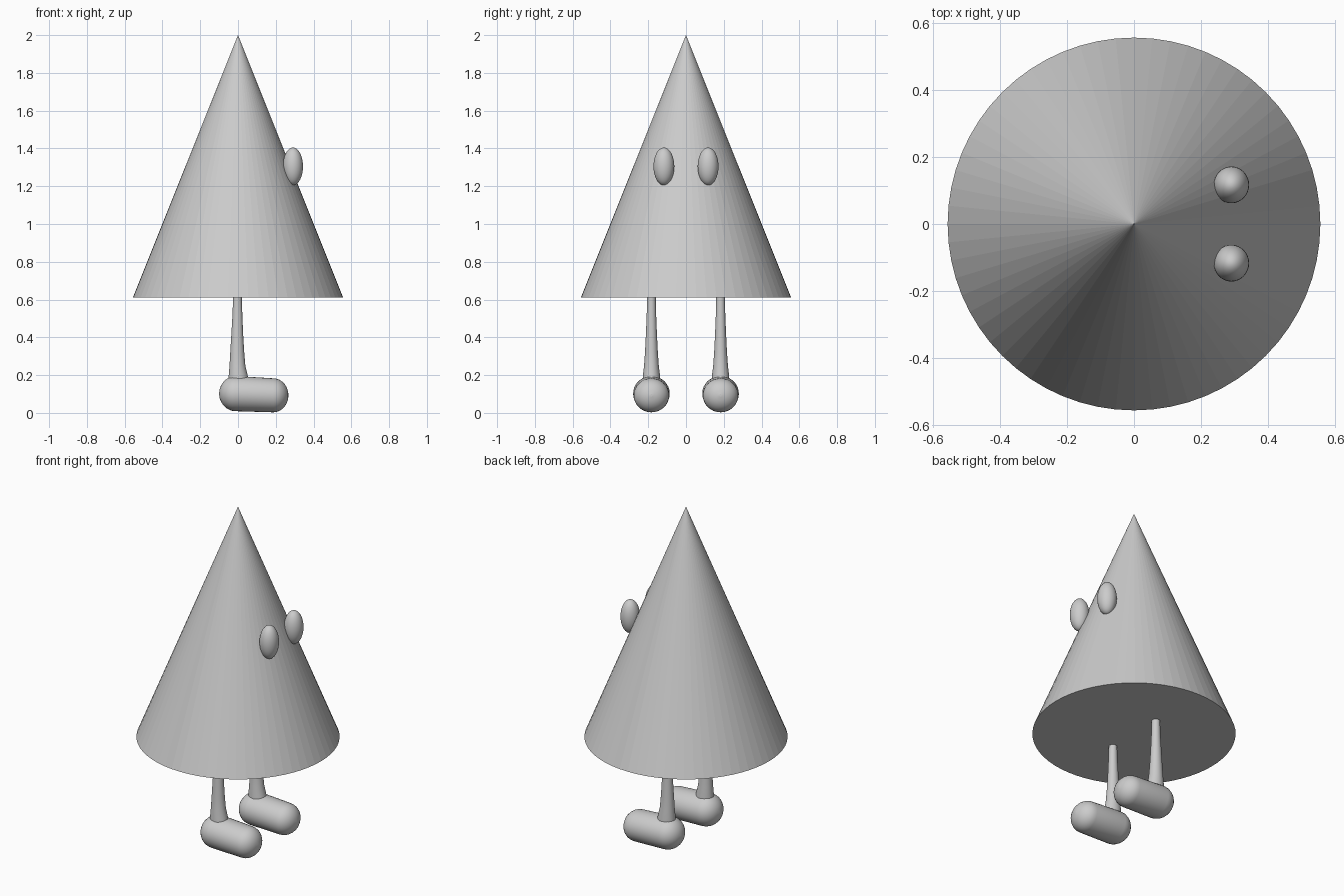
import bpy, bmesh, math
from mathutils import Matrix, Vector

if "Cube" in bpy.data.objects:
    bpy.data.objects.remove(bpy.data.objects["Cube"])


def add_object(name, bm, smooth=True):
    bmesh.ops.recalc_face_normals(bm, faces=bm.faces)
    for f in bm.faces:
        f.smooth = smooth and len(f.verts) <= 4
    mesh = bpy.data.meshes.new(name)
    bm.to_mesh(mesh)
    bm.free()
    obj = bpy.data.objects.new(name, mesh)
    bpy.context.collection.objects.link(obj)
    return obj


def loft(bm, rings, axis, sides=32):
    """Rings are (centre, radius_a, radius_b); the stack runs along axis x or z."""
    loops = []
    for centre, ra, rb in rings:
        loop = []
        for i in range(sides):
            a = 2 * math.pi * i / sides
            u, v = ra * math.cos(a), rb * math.sin(a)
            off = Vector((u, v, 0)) if axis == 'z' else Vector((0, u, v))
            loop.append(bm.verts.new(Vector(centre) + off))
        loops.append(loop)
    for lo, hi in zip(loops, loops[1:]):
        for i in range(sides):
            j = (i + 1) % sides
            bm.faces.new((lo[i], lo[j], hi[j], hi[i]))
    bm.faces.new(loops[0])
    bm.faces.new(loops[-1])


# Cone body
bm = bmesh.new()
bmesh.ops.create_cone(bm, cap_ends=True, segments=64, radius1=0.557, radius2=0,
                      depth=1.39, matrix=Matrix.Translation((0, 0, 1.305)))
add_object("cone_body", bm, smooth=False)

for side, s in (("left", 1), ("right", -1)):
    # Egg-shaped eye
    bm = bmesh.new()
    bmesh.ops.create_uvsphere(
        bm, u_segments=32, v_segments=16, radius=1,
        matrix=Matrix.Translation((0.291, s * 0.117, 1.305)) @ Matrix.Diagonal((0.053, 0.055, 0.1, 1)))
    add_object(side + "_eye", bm)

    # Capsule foot with rounded ends, dipping slightly toward the toe
    y = s * 0.183
    steps = 8
    rings = []
    for i in range(steps):
        a = math.radians(4 + 86 * i / (steps - 1))
        rings.append(((-0.012 - 0.088 * math.cos(a), y, 0.102),
                      0.097 * math.sin(a), 0.093 * math.sin(a)))
    for i in range(steps):
        a = math.radians(90 - 86 * i / (steps - 1))
        rings.append(((0.187 + 0.080 * math.cos(a), y, 0.093),
                      0.094 * math.sin(a), 0.090 * math.sin(a)))
    bm = bmesh.new()
    loft(bm, rings, 'x')
    add_object(side + "_foot", bm)

    # Leg flaring out toward the ankle
    profile = [(0.15, 0.004, 0.056, 0.048), (0.20, 0.001, 0.050, 0.045),
               (0.25, -0.003, 0.042, 0.039), (0.32, -0.004, 0.037, 0.034),
               (0.42, -0.004, 0.031, 0.029), (0.52, -0.003, 0.026, 0.025),
               (0.612, -0.003, 0.023, 0.023)]
    bm = bmesh.new()
    loft(bm, [((x, y, z), rx, ry) for z, x, rx, ry in profile], 'z', 24)
    add_object(side + "_leg", bm)
